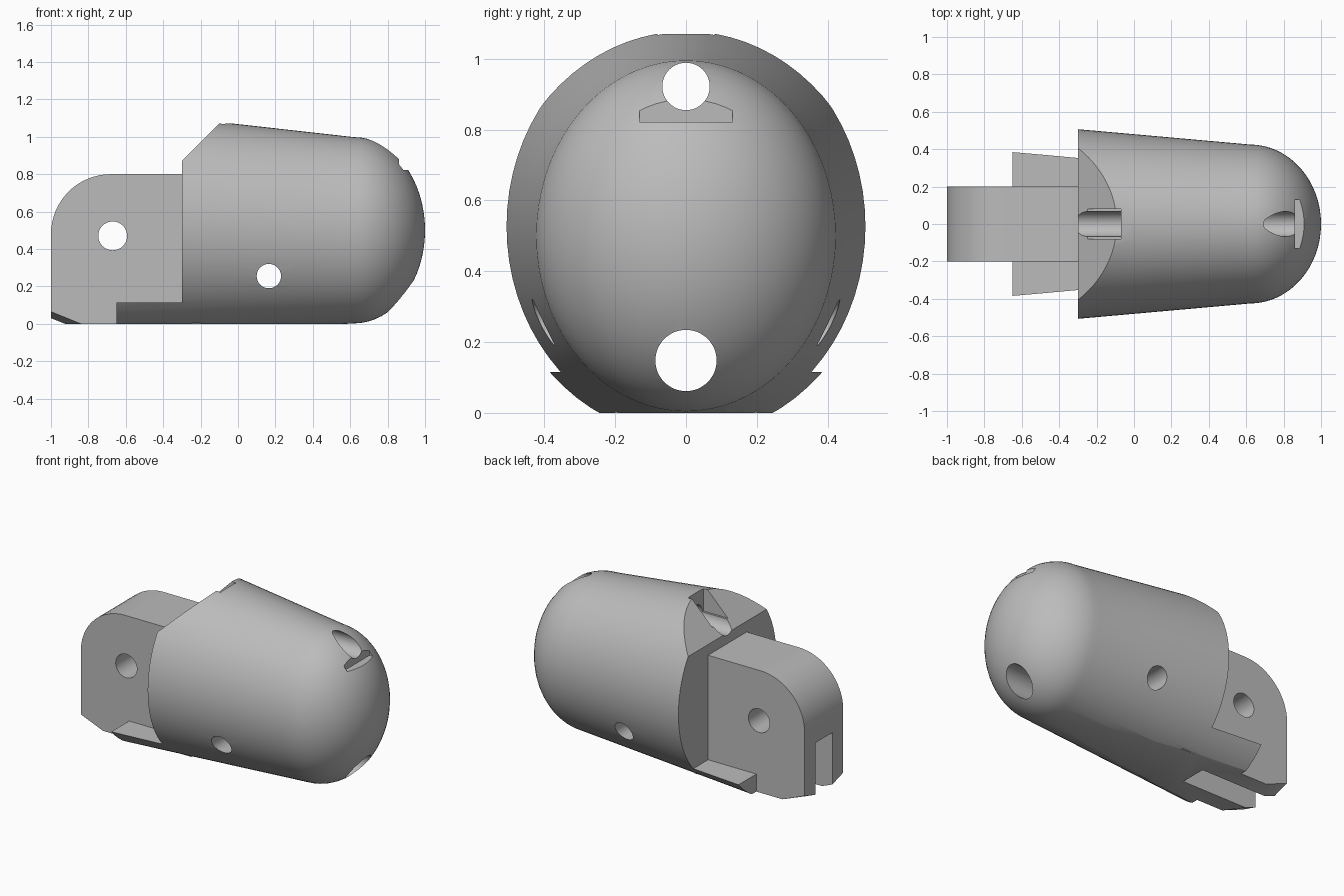
import bpy
import bmesh
from math import sin, cos, pi, radians
from mathutils import Vector, Matrix

default_cube = bpy.data.objects.get("Cube")
if default_cube:
    bpy.data.objects.remove(default_cube, do_unlink=True)

grey = bpy.data.materials.new("plain_grey")
grey.use_nodes = True
colour = (0.5, 0.5, 0.5, 1)
grey.diffuse_color = colour
grey.node_tree.nodes["Principled BSDF"].inputs["Base Color"].default_value = colour


def finish(name, bm):
    bmesh.ops.recalc_face_normals(bm, faces=bm.faces)
    mesh = bpy.data.meshes.new(name)
    bm.to_mesh(mesh)
    bm.free()
    mesh.materials.append(grey)
    obj = bpy.data.objects.new(name, mesh)
    bpy.context.collection.objects.link(obj)
    return obj


def prism(points, half_width):
    """Side profile in x and z, extruded evenly across y."""
    bm = bmesh.new()
    face = bm.faces.new([bm.verts.new((x, -half_width, z)) for x, z in points])
    new = bmesh.ops.extrude_face_region(bm, geom=[face])["geom"]
    verts = [v for v in new if isinstance(v, bmesh.types.BMVert)]
    bmesh.ops.translate(bm, verts=verts, vec=(0, 2 * half_width, 0))
    return bm


def box(x0, x1, z0, z1, half_width):
    return prism([(x0, z0), (x1, z0), (x1, z1), (x0, z1)], half_width)


def rod(axis, centre, radius, length):
    bm = bmesh.new()
    turn = Matrix.Rotation(pi / 2, 4, "Y" if axis == "x" else "X")
    bmesh.ops.create_cone(bm, cap_ends=True, segments=48, radius1=radius,
                          radius2=radius, depth=length,
                          matrix=Matrix.Translation(centre) @ turn)
    return bm


def combine(target, name, bm, operation="DIFFERENCE"):
    tool = finish(name, bm)
    tool.hide_render = True
    mod = target.modifiers.new(name, "BOOLEAN")
    mod.operation = operation
    mod.solver = "EXACT"
    mod.object = tool
    bpy.context.view_layer.objects.active = target
    bpy.ops.object.modifier_apply(modifier=name)
    bpy.data.objects.remove(tool, do_unlink=True)


# Tapered oval shell with a domed nose
SEGMENTS, NOSE_X, BACK_X, NOSE_RINGS = 72, 0.62, -0.65, 16
sections = []
for i in range(5):
    x = BACK_X + (NOSE_X - BACK_X) * i / 4
    d = NOSE_X - x
    sections.append((x, 0.5 + 0.029 * d, 0.425 + 0.089 * d, 0.498 + 0.083 * d))
for i in range(1, NOSE_RINGS):
    t = pi / 2 * i / NOSE_RINGS
    sections.append((NOSE_X + (1 - NOSE_X) * sin(t), 0.5, 0.425 * cos(t), 0.498 * cos(t)))

bm = bmesh.new()
rings = []
for x, zc, a, b in sections:
    angles = [2 * pi * k / SEGMENTS for k in range(SEGMENTS)]
    rings.append([bm.verts.new((x, a * cos(t), zc + b * sin(t))) for t in angles])
for r, s in zip(rings, rings[1:]):
    for k in range(SEGMENTS):
        n = (k + 1) % SEGMENTS
        bm.faces.new((r[k], r[n], s[n], s[k]))
tip = bm.verts.new((1, 0, 0.5))
for k in range(SEGMENTS):
    bm.faces.new((rings[-1][k], rings[-1][(k + 1) % SEGMENTS], tip))
bm.faces.new(rings[0])
fingertip = finish("fingertip_body", bm)

# Trim the back above the flange, the sloped shoulder and the flat top
combine(fingertip, "shoulder_cutter", prism(
    [(-2, 0.115), (-0.3, 0.115), (-0.3, 0.87), (-0.1, 1.07),
     (0.3, 1.07), (0.3, 2), (-2, 2)], 1))

# Hinge tongue with a rounded upper corner and chamfered lower tips
arc = [(-0.68 - 0.32 * sin(t), 0.48 + 0.32 * cos(t))
       for t in (pi / 2 * i / 16 for i in range(17))]
tongue = prism([(-0.2, 0.8)] + arc + [(-1, -0.1), (-0.2, -0.1)], 0.2)
for side in (-1, 1):
    p = Vector((-1, side * 0.2, 0.065))
    q = Vector((-0.84, side * 0.2, 0))
    r = Vector((-1, side * 0.087, 0.03))
    normal = (q - p).cross(r - p)
    if normal.z > 0:
        normal.negate()
    geom = tongue.verts[:] + tongue.edges[:] + tongue.faces[:]
    cut = bmesh.ops.bisect_plane(tongue, geom=geom, plane_co=p, plane_no=normal,
                                 clear_outer=True)["geom_cut"]
    edges = [e for e in cut if isinstance(e, bmesh.types.BMEdge)]
    bmesh.ops.holes_fill(tongue, edges=edges)
combine(fingertip, "hinge_tongue", tongue, "UNION")

# Flat underside, hinge slot, pin hole and cross hole
combine(fingertip, "underside_cutter", box(-2, 2, -1, 0, 1))
combine(fingertip, "slot_cutter", box(-1.2, -0.45, -0.2, 0.37, 0.0875))
combine(fingertip, "pin_hole_cutter", rod("y", (-0.67, 0, 0.47), 0.077, 2))
combine(fingertip, "cross_hole_cutter", rod("y", (0.165, 0, 0.255), 0.065, 2))

# Lengthwise cord channels, with the open notch at the shoulder
combine(fingertip, "lower_channel_cutter", rod("x", (0.35, 0, 0.148), 0.0865, 1.7))
combine(fingertip, "upper_channel_cutter", rod("x", (0.35, 0, 0.922), 0.067, 1.7))
combine(fingertip, "shoulder_notch_cutter", box(-0.5, -0.07, 0.922, 1.3, 0.08))

# Small ledge on the nose
combine(fingertip, "nose_ledge_cutter", box(0.86, 1.2, 0.822, 1.2, 0.132))

bpy.ops.object.select_all(action="DESELECT")
fingertip.select_set(True)
bpy.context.view_layer.objects.active = fingertip
bpy.ops.object.shade_smooth_by_angle(angle=radians(30))
